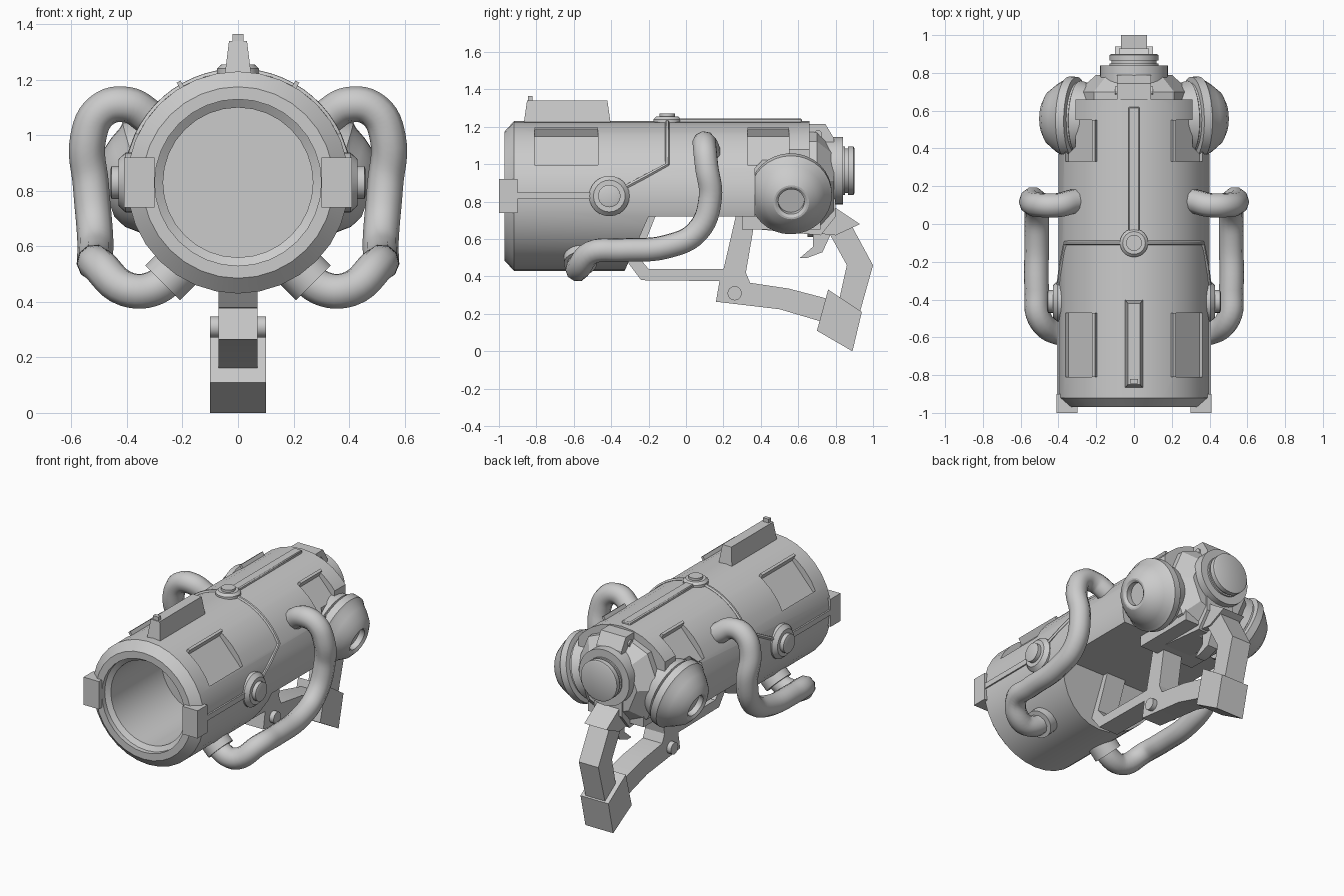
import bpy, bmesh
from math import sin, cos, pi, radians
from mathutils import Vector

default = bpy.data.objects.get("Cube")
if default:
    bpy.data.objects.remove(default)

grey = bpy.data.materials.new("plain_grey")
grey.use_nodes = True
grey.diffuse_color = (0.6, 0.6, 0.6, 1)
grey.node_tree.nodes["Principled BSDF"].inputs["Base Color"].default_value = (0.6, 0.6, 0.6, 1)

AXIS_Z = 0.83   # height of the barrel axis
R = 0.4         # barrel radius


def activate(ob):
    bpy.ops.object.select_all(action='DESELECT')
    ob.select_set(True)
    bpy.context.view_layer.objects.active = ob


def finish(name, bm, mirror=False, bevel=0):
    bmesh.ops.remove_doubles(bm, verts=bm.verts, dist=1e-5)
    bmesh.ops.recalc_face_normals(bm, faces=bm.faces)
    me = bpy.data.meshes.new(name)
    bm.to_mesh(me)
    bm.free()
    ob = bpy.data.objects.new(name, me)
    bpy.context.collection.objects.link(ob)
    me.materials.append(grey)
    if bevel:
        mod = ob.modifiers.new("edge", 'BEVEL')
        mod.width, mod.segments = bevel, 1
    if mirror:
        ob.modifiers.new("mirror", 'MIRROR').use_mirror_merge = False
    activate(ob)
    bpy.ops.object.shade_smooth_by_angle(angle=radians(28))
    return ob


def lathe(name, profile, loc, axis, segs=32, mirror=False):
    """Turn (radius, distance) pairs around an axis."""
    bm = bmesh.new()
    q = Vector(axis).to_track_quat('Z', 'Y')
    rings = []
    for r, h in profile:
        rings.append([bm.verts.new(q @ Vector((r * cos(2 * pi * i / segs), r * sin(2 * pi * i / segs), h))
                                   + Vector(loc)) for i in range(segs)])
    for a, b in zip(rings, rings[1:]):
        for i in range(segs):
            j = (i + 1) % segs
            bm.faces.new((a[i], a[j], b[j], b[i]))
    bmesh.ops.dissolve_degenerate(bm, dist=1e-6, edges=bm.edges)
    return finish(name, bm, mirror)


def disc(name, r, h, loc, axis, mirror=False, segs=24):
    return lathe(name, [(0, 0), (r, 0), (r, h), (0, h)], loc, axis, segs, mirror)


def prism(name, pts, x0, x1, mirror=False, bevel=0):
    """Extrude a side outline of (y, z) points from x0 to x1."""
    bm = bmesh.new()
    f = bm.faces.new([bm.verts.new((x0, y, z)) for y, z in pts])
    ext = bmesh.ops.extrude_face_region(bm, geom=[f])["geom"]
    for v in ext:
        if isinstance(v, bmesh.types.BMVert):
            v.co.x = x1
    return finish(name, bm, mirror, bevel)


def block(name, x0, x1, y0, y1, z0, z1, mirror=False, bevel=0):
    return prism(name, [(y0, z0), (y1, z0), (y1, z1), (y0, z1)], x0, x1, mirror, bevel)


def radial_block(name, angle, half, r0, r1, y0, y1, mirror=False):
    """Box facing outwards from the barrel at an angle above the side."""
    bm = bmesh.new()
    bmesh.ops.create_cube(bm, size=1)
    out = Vector((cos(angle), 0, sin(angle)))
    tan = Vector((-sin(angle), 0, cos(angle)))
    for v in bm.verts:
        r = r1 if v.co.x > 0 else r0
        y = y1 if v.co.y > 0 else y0
        v.co = out * r + tan * (v.co.z * 2 * half) + Vector((0, y, AXIS_Z))
    return finish(name, bm, mirror)


def cut(target, cutter):
    activate(target)
    mod = target.modifiers.new("cut", 'BOOLEAN')
    mod.operation, mod.object, mod.solver = 'DIFFERENCE', cutter, 'EXACT'
    bpy.ops.object.modifier_apply(modifier=mod.name)
    bpy.data.objects.remove(cutter)


def tube(name, pts, radius, kind='BEZIER', res=3):
    """Mirrored round tube along a path."""
    cu = bpy.data.curves.new(name, 'CURVE')
    cu.dimensions = '3D'
    cu.bevel_depth, cu.bevel_resolution, cu.use_fill_caps = radius, res, True
    sp = cu.splines.new(kind)
    if kind == 'BEZIER':
        sp.bezier_points.add(len(pts) - 1)
        sp.resolution_u = 6
        for p, co in zip(sp.bezier_points, pts):
            p.co = co
            p.handle_left_type = p.handle_right_type = 'AUTO'
    else:
        sp.points.add(len(pts) - 1)
        for p, co in zip(sp.points, pts):
            p.co = (*co, 1)
    ob = bpy.data.objects.new(name, cu)
    bpy.context.collection.objects.link(ob)
    cu.materials.append(grey)
    activate(ob)
    bpy.ops.object.convert(target='MESH')
    ob = bpy.context.object
    ob.modifiers.new("mirror", 'MIRROR').use_mirror_merge = False
    bpy.ops.object.shade_smooth_by_angle(angle=radians(50))
    return ob


# Hollow barrel with the underside, pod pockets and side windows cut away
barrel = lathe("barrel", [(0, -0.4), (0.27, -0.4), (0.27, -0.92), (0.3, -0.94), (0.3, -0.97),
                          (0.345, -0.97), (R, -0.92), (R, 0.66), (0, 0.66)],
               (0, 0, AXIS_Z), (0, 1, 0))
cut(barrel, prism("under_cutter", [(-0.35, 0.38), (-0.2, 0.72), (0.8, 0.72), (0.8, 0.38)], -0.6, 0.6))
window_angle = radians(42)
for s in (1, -1):
    cut(barrel, prism("pocket_cutter", [(0.37, 0.5), (0.8, 0.5), (0.8, 1.08), (0.46, 1.08), (0.37, 0.98)],
                      s * 0.31, s * 0.6))
    for y0, y1 in ((-0.81, -0.47), (0.33, 0.55)):
        a = window_angle if s > 0 else pi - window_angle
        cut(barrel, radial_block("window_cutter", a, 0.12, 0.36, 0.6, y0, y1))
activate(barrel)
bpy.ops.object.shade_smooth_by_angle(angle=radians(28))
for label, y0, y1 in (("front", -0.81, -0.47), ("rear", 0.33, 0.55)):
    radial_block(label + "_window_lip", radians(59.5), 0.008, 0.36, 0.422, y0, y1, True)

# Muzzle clamps, side strips and side knobs
block("muzzle_clamp", 0.3, 0.41, -1.0, -0.9, 0.74, 0.92, True)
block("side_strip", 0.385, 0.408, -0.92, -0.5, 0.815, 0.85, True)
lathe("side_knob", [(0, -0.03), (0.108, -0.03), (0.108, 0.01), (0.085, 0.035), (0.06, 0.035),
                    (0.06, 0.06), (0.045, 0.065), (0, 0.065)], (0.395, -0.41, AXIS_Z), (1, 0, 0), 24, True)

# Ridge from the side knob up over the barrel
ridge = [(R, -0.34, AXIS_Z + 0.04)]
for i in range(12):
    a = radians(25 + 65 * i / 11)
    ridge.append((R * cos(a), -0.1, AXIS_Z + R * sin(a)))
ridge.insert(1, (R * cos(radians(15)), -0.22, AXIS_Z + R * sin(radians(15))))
tube("barrel_ridge", ridge, 0.012, 'POLY', 1)

# Top strip, top knob and sight
block("top_strip", -0.03, 0.03, -0.1, 0.62, 1.2, 1.245, bevel=0.006)
lathe("top_knob", [(0, 0), (0.075, 0), (0.075, 0.03), (0.06, 0.045), (0.042, 0.045),
                   (0.042, 0.06), (0, 0.06)], (0, -0.1, 1.21), (0, 0, 1), 24)
sight = prism("sight_rail", [(-0.87, 1.2), (-0.4, 1.2), (-0.42, 1.34), (-0.85, 1.34)], -0.05, 0.05)
for v in sight.data.vertices:
    if v.co.z > 1.3:
        v.co.x *= 0.65
block("sight_post", -0.02, 0.02, -0.845, -0.82, 1.33, 1.365)

# Side hoses with collars
tube("side_hose", [(0.21, -0.56, 0.53), (0.3, -0.575, 0.45), (0.4, -0.575, 0.445), (0.5, -0.5, 0.53),
                   (0.515, -0.35, 0.54), (0.515, -0.1, 0.56), (0.515, 0.06, 0.64), (0.53, 0.13, 0.82),
                   (0.54, 0.11, 0.99), (0.49, 0.1, 1.09), (0.4, 0.1, 1.11), (0.32, 0.12, 1.065),
                   (0.24, 0.13, 1.0)], 0.065)
disc("lower_hose_collar", 0.088, 0.08, (0.215, -0.565, 0.525), (0.7, 0, -0.7), True)
disc("upper_hose_collar", 0.078, 0.06, (0.25, 0.13, 1.0), (0.75, 0, 0.65), True)

# Tilted side pods
lathe("side_pod", [(0, -0.13), (0.18, -0.13), (0.2, -0.05), (0.19, -0.045), (0.19, -0.035), (0.22, -0.03),
                   (0.22, 0.015), (0.205, 0.03), (0.18, 0.07), (0.14, 0.12), (0.095, 0.145),
                   (0.085, 0.145), (0.07, 0.135), (0.07, 0.1), (0, 0.1)],
      (0.335, 0.56, 0.84), (0.95, 0.02, -0.3), 32, True)

# Rear housing, end cap and top bracket
lathe("rear_housing", [(0, 0), (0.3, 0), (0.3, 0.05), (0.2, 0.14), (0, 0.14)], (0, 0.65, 0.91), (0, 1, 0), 8)
lathe("rear_cap", [(0, 0), (0.18, 0), (0.18, 0.1), (0.13, 0.1), (0.13, 0.11), (0.12, 0.11), (0.12, 0.125),
                   (0.13, 0.125), (0.13, 0.155), (0.12, 0.16), (0, 0.16)], (0, 0.74, 0.965), (0, 1, 0))
prism("top_bracket", [(0.6, 1.08), (0.79, 1.08), (0.79, 1.14), (0.745, 1.215), (0.6, 1.215)], -0.09, 0.09)
disc("bracket_pin", 0.022, 0.2, (-0.1, 0.705, 1.16), (1, 0, 0), segs=12)

# Underframe, trigger and grip
block("lower_housing", -0.2, 0.2, 0.3, 0.72, 0.65, 0.76)
prism("trigger_housing", [(0.3, 0.66), (0.72, 0.62), (0.8, 0.72), (0.8, 0.85), (0.3, 0.85)], -0.1, 0.1)
prism("front_frame", [(-0.33, 0.5), (-0.24, 0.38), (0.2, 0.375), (0.22, 0.44), (-0.2, 0.44), (-0.25, 0.5),
                      (-0.16, 0.73), (-0.25, 0.73)], -0.07, 0.07)
prism("frame_strut", [(0.18, 0.35), (0.35, 0.35), (0.32, 0.42), (0.375, 0.74), (0.27, 0.74)], -0.07, 0.07)
prism("lower_arm", [(0.16, 0.265), (0.5, 0.225), (0.72, 0.16), (0.76, 0.28), (0.55, 0.335),
                    (0.35, 0.365), (0.18, 0.38)], -0.07, 0.07)
disc("arm_pin", 0.038, 0.2, (-0.1, 0.26, 0.31), (1, 0, 0), segs=16)
prism("grip_heel", [(0.7, 0.11), (0.89, 0.0), (0.94, 0.21), (0.76, 0.33)], -0.1, 0.1)
prism("grip", [(0.82, 0.28), (0.93, 0.21), (1.0, 0.46), (0.87, 0.7), (0.75, 0.66), (0.86, 0.46)], -0.07, 0.07)
prism("grip_top", [(0.72, 0.8), (0.78, 0.78), (0.93, 0.68), (0.8, 0.62), (0.7, 0.63)], -0.08, 0.08)
prism("trigger", [(0.68, 0.66), (0.68, 0.56), (0.61, 0.5), (0.65, 0.5), (0.73, 0.53), (0.78, 0.64)], -0.035, 0.035)
